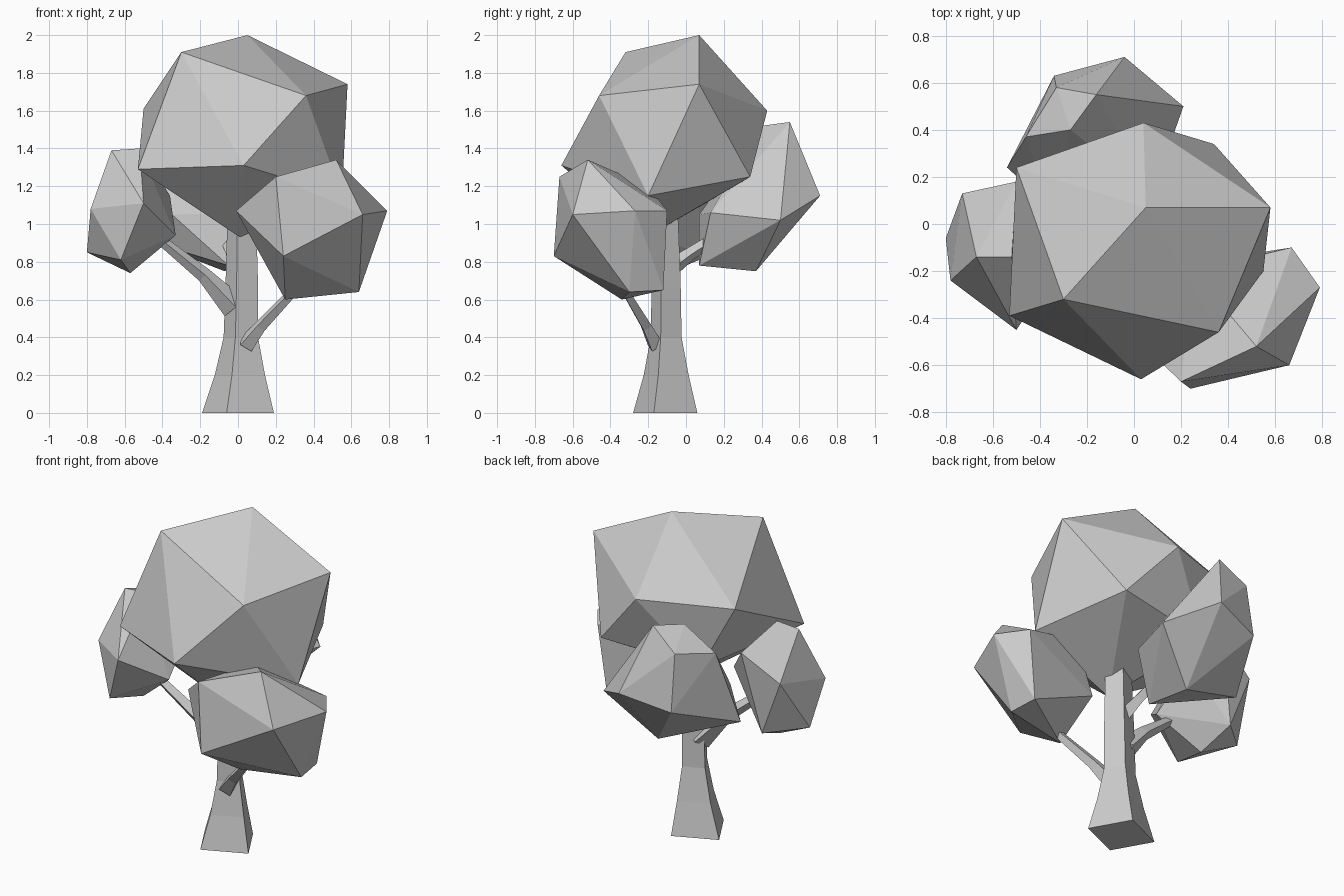
import bpy
import bmesh
from mathutils import Vector

start_cube = bpy.data.objects.get("Cube")
if start_cube:
    bpy.data.objects.remove(start_cube, do_unlink=True)

# One plain grey for wood and foliage
grey = bpy.data.materials.new("plain_grey")
grey.use_nodes = True
colour = (0.6, 0.6, 0.6, 1)
grey.diffuse_color = colour
grey.node_tree.nodes["Principled BSDF"].inputs["Base Color"].default_value = colour


def finish(name, bm):
    """Turn a bmesh into a flat shaded object."""
    bmesh.ops.recalc_face_normals(bm, faces=bm.faces[:])
    mesh = bpy.data.meshes.new(name)
    bm.to_mesh(mesh)
    bm.free()
    mesh.materials.append(grey)
    part = bpy.data.objects.new(name, mesh)
    bpy.context.collection.objects.link(part)
    return part


def foliage(name, *corners):
    """Faceted clump wrapped around a handful of corner points."""
    bm = bmesh.new()
    for corner in corners:
        bm.verts.new(corner)
    hull = bmesh.ops.convex_hull(bm, input=bm.verts[:])
    spare = set(hull["geom_interior"]) | set(hull["geom_unused"])
    loose = [v for v in spare if isinstance(v, bmesh.types.BMVert)]
    bmesh.ops.delete(bm, geom=loose, context="VERTS")
    return finish(name, bm)


def loft(name, rings):
    """Skin a list of four cornered rings and cap both ends."""
    bm = bmesh.new()
    loops = [[bm.verts.new(p) for p in ring] for ring in rings]
    for low, high in zip(loops, loops[1:]):
        for i in range(len(low)):
            j = (i + 1) % len(low)
            bm.faces.new((low[i], low[j], high[j], high[i]))
    bm.faces.new(loops[0][::-1])
    bm.faces.new(loops[-1])
    return finish(name, bm)


def branch(name, path, radii):
    """Square tapering limb along a path."""
    points = [Vector(p) for p in path]
    rings = []
    for i, point in enumerate(points):
        before, after = points[max(i - 1, 0)], points[min(i + 1, len(points) - 1)]
        along = (after - before).normalized()
        side = along.cross(Vector((0, 0, 1))).normalized()
        up = side.cross(along)
        rings.append([point + radii[i] * d for d in (side, up, -side, -up)])
    return loft(name, rings)


# Flared four sided trunk: one base outline, scaled at each level
base = [Vector(p) for p in ((-.06, -.17, 0), (.19, -.06, 0), (.06, .17, 0), (-.19, .06, 0))]
levels = [((0, -.11, 0), 1), ((.01, -.105, .2), .7), ((.015, -.105, .4), .48),
          ((.02, -.105, .7), .45), ((.02, -.11, 1.04), .4)]
loft("trunk", [[Vector(centre) + size * p for p in base] for centre, size in levels])

# Branches reaching into the side clumps
branch("right_branch", [(-.02, -.11, .56), (-.18, -.13, .73), (-.44, -.18, .94)], (.07, .04, .025))
branch("left_branch", [(.04, -.16, .36), (.12, -.21, .46), (.31, -.33, .66)], (.05, .035, .025))
branch("back_branch", [(.0, -.09, .76), (-.03, .02, .84), (-.07, .16, .93)], (.05, .035, .03))

# Large top clump
foliage("main_crown",
        (.05, .07, 2), (-.3, -.32, 1.91), (.58, .07, 1.74), (.36, -.46, 1.68),
        (-.5, .24, 1.61), (.04, .43, 1.6), (-.53, -.39, 1.29), (.03, -.66, 1.31),
        (.55, -.2, 1.15), (.34, .34, 1.25), (-.28, .26, 1.2), (.01, -.21, .93))

# Smaller clumps around it
foliage("left_front_clump",
        (.52, -.52, 1.34), (.2, -.67, 1.25), (.66, -.6, 1.05), (.79, -.27, 1.07),
        (.24, -.7, .83), (.62, -.12, .65), (.64, -.3, .64), (.25, -.34, .6),
        (-.01, -.47, 1.07), (.67, -.1, 1.07), (.25, -.2, 1.2), (.15, -.18, .87))
foliage("right_clump",
        (-.67, -.14, 1.39), (-.52, -.14, 1.4), (-.5, .18, 1.32), (-.73, .13, 1.17),
        (-.78, -.24, 1.08), (-.8, -.06, .85), (-.6, .12, .83), (-.5, -.45, 1.11),
        (-.62, -.36, .81), (-.57, -.1, .74), (-.33, -.2, .94), (-.36, .05, 1.15))
foliage("back_clump",
        (-.16, .55, 1.54), (-.27, .4, 1.52), (-.33, .58, 1.42), (-.46, .37, 1.38),
        (-.04, .71, 1.15), (-.34, .63, 1.08), (.21, .5, 1.02), (-.54, .24, .93),
        (-.07, .37, .75), (-.05, .07, .78), (.08, .13, 1.06), (-.35, .07, 1.05))
